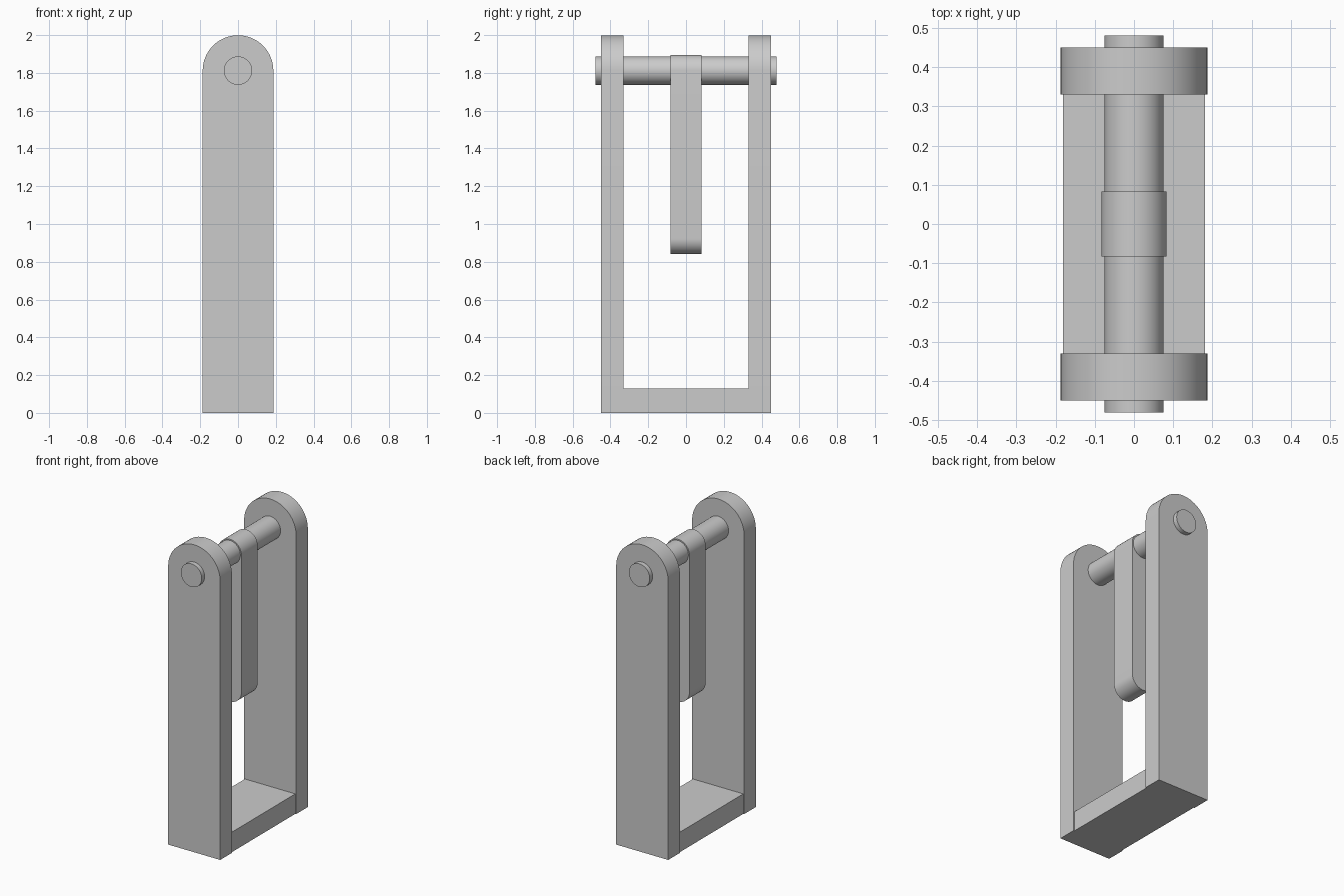
import bpy
import bmesh
from math import pi, cos, sin

cube = bpy.data.objects.get("Cube")
if cube:
    bpy.data.objects.remove(cube, do_unlink=True)

grey = bpy.data.materials.new("plain grey")
grey.use_nodes = True
colour = (0.6, 0.6, 0.6, 1)
grey.diffuse_color = colour
grey.node_tree.nodes["Principled BSDF"].inputs["Base Color"].default_value = colour

AXLE_Z = 1.812
SEGMENTS = 32


def arc(radius, z, start, end, steps):
    """Points on an arc in the XZ plane."""
    angles = [start + (end - start) * i / steps for i in range(steps + 1)]
    return [(radius * cos(a), z + radius * sin(a)) for a in angles]


def extrude_profile(name, profile, y_min, y_max):
    """Extrude an XZ outline along Y."""
    bm = bmesh.new()
    face = bm.faces.new([bm.verts.new((x, y_min, z)) for x, z in profile])
    result = bmesh.ops.extrude_face_region(bm, geom=[face])
    moved = [v for v in result["geom"] if isinstance(v, bmesh.types.BMVert)]
    bmesh.ops.translate(bm, verts=moved, vec=(0, y_max - y_min, 0))
    bmesh.ops.recalc_face_normals(bm, faces=bm.faces)
    mesh = bpy.data.meshes.new(name)
    bm.to_mesh(mesh)
    bm.free()
    mesh.materials.append(grey)
    obj = bpy.data.objects.new(name, mesh)
    bpy.context.collection.objects.link(obj)
    bpy.ops.object.select_all(action="DESELECT")
    obj.select_set(True)
    bpy.context.view_layer.objects.active = obj
    bpy.ops.object.shade_smooth_by_angle(angle=pi / 6)
    return obj


# Upright supports with rounded tops
half = 0.187
upright = [(-half, 0), (half, 0)] + arc(half, AXLE_Z, 0, pi, SEGMENTS)
extrude_profile("front_upright", upright, -0.45, -0.33)
extrude_profile("back_upright", upright, 0.33, 0.45)

# Base plate between the uprights
base = [(-0.181, 0), (0.181, 0), (0.181, 0.13), (-0.181, 0.13)]
extrude_profile("base_plate", base, -0.33, 0.33)

# Axle through both uprights
axle = arc(0.075, AXLE_Z, 0, 2 * pi, 2 * SEGMENTS)[:-1]
extrude_profile("axle", axle, -0.48, 0.48)

# Hanging arm with rounded ends
r = 0.083
arm = arc(r, AXLE_Z, 0, pi, SEGMENTS) + arc(r, 0.84 + r, pi, 2 * pi, SEGMENTS)
extrude_profile("hanging_arm", arm, -r, r)
